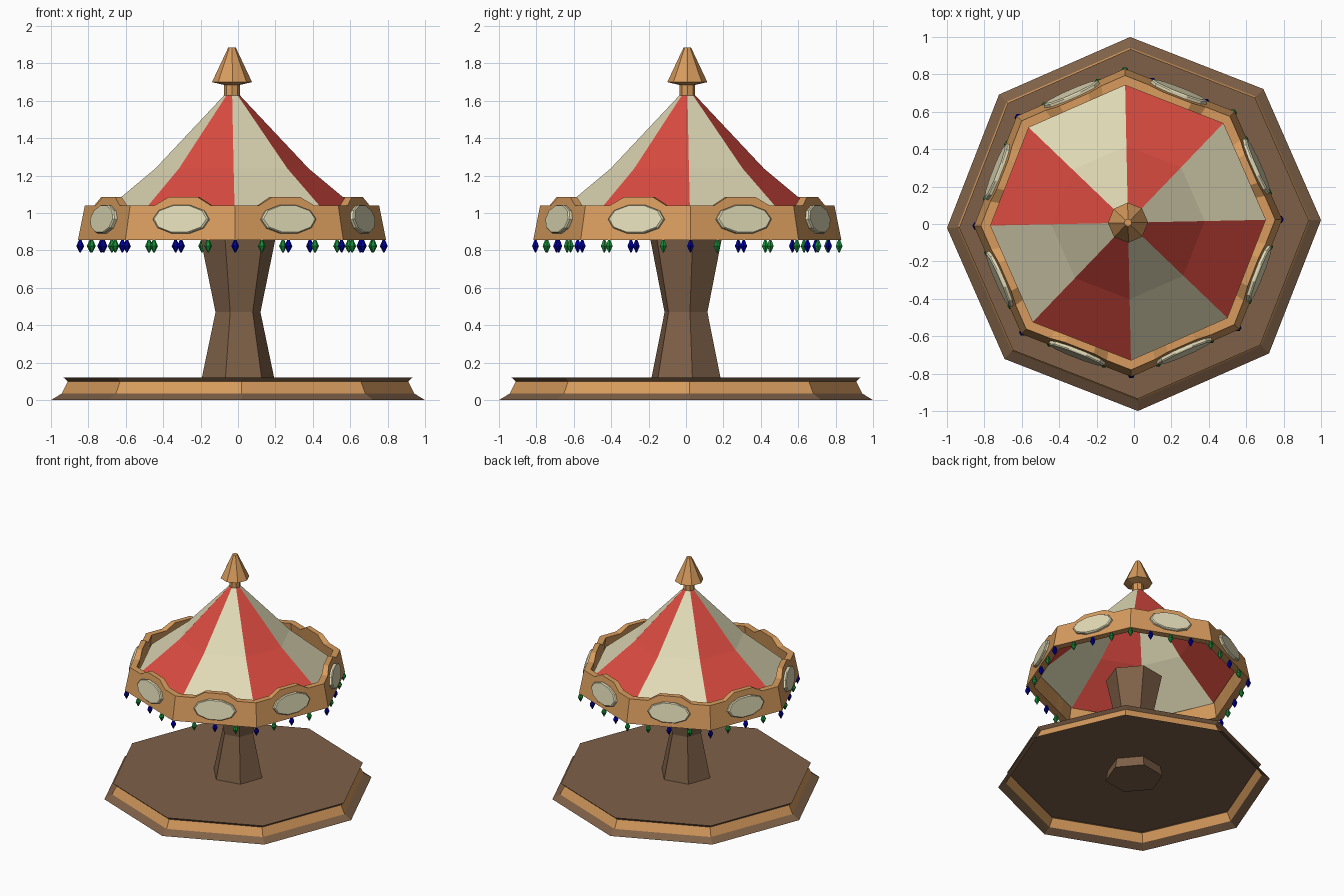
import bpy, bmesh, math
from mathutils import Vector

if "Cube" in bpy.data.objects:
    bpy.data.objects.remove(bpy.data.objects["Cube"])

TURN = math.radians(1.2)          # slight twist of all eight-sided parts
CX, CY = -0.032, 0.007            # centre of the canopy group


def mat(name, rgb):
    m = bpy.data.materials.new(name)
    m.diffuse_color = (*rgb, 1)
    m.use_nodes = True
    m.node_tree.nodes["Principled BSDF"].inputs["Base Color"].default_value = m.diffuse_color
    return m


WOOD = mat("light_wood", (0.68, 0.33, 0.11))
BROWN = mat("dark_wood", (0.21, 0.118, 0.064))
RED = mat("red_cloth", (0.70, 0.07, 0.052))
CREAM = mat("cream", (0.745, 0.70, 0.468))
BLUE = mat("blue_bulb", (0.0, 0.0, 0.35))
GREEN = mat("green_bulb", (0.008, 0.27, 0.04))


def finish(name, bm, mats):
    bmesh.ops.recalc_face_normals(bm, faces=bm.faces)
    me = bpy.data.meshes.new(name)
    bm.to_mesh(me)
    bm.free()
    for m in mats:
        me.materials.append(m)
    ob = bpy.data.objects.new(name, me)
    bpy.context.collection.objects.link(ob)
    return ob


def lathe(name, profile, mats, rule=lambda seg, side: 0, n=8, turn=TURN,
          centre=(0, 0), bottom=True, top=True, top_mat=0):
    """Faceted turned shape; rule picks the material from segment and side."""
    bm = bmesh.new()
    rings = []
    for r, z in profile:
        rings.append([bm.verts.new((centre[0] + r * math.cos(turn + i * math.tau / n),
                                    centre[1] + r * math.sin(turn + i * math.tau / n), z))
                      for i in range(n)])
    for s in range(len(rings) - 1):
        a, b = rings[s], rings[s + 1]
        for i in range(n):
            j = (i + 1) % n
            bm.faces.new((a[i], a[j], b[j], b[i])).material_index = rule(s, i)
    if bottom:
        bm.faces.new(rings[0][::-1])
    if top:
        bm.faces.new(rings[-1]).material_index = top_mat
    return finish(name, bm, mats)


# Platform: open underneath, light band between dark trims
lathe("platform", [(1.0, 0), (0.943, 0.035), (0.91, 0.1), (0.935, 0.122)],
      [BROWN, WOOD], lambda s, i: 1 if s == 1 else 0, bottom=False)

# Six-sided waisted column
lathe("column", [(0.213, 0.04), (0.122, 0.47), (0.208, 0.885)], [BROWN],
      n=6, turn=math.radians(10))

# Striped canopy
lathe("canopy", [(0.737, 0.965), (0.41, 1.238), (0.035, 1.637)], [CREAM, RED],
      lambda s, i: i % 2, centre=(CX, CY), bottom=False, top=False)

# Finial with neck
lathe("finial", [(0.042, 1.625), (0.042, 1.685), (0.107, 1.70), (0.02, 1.885)],
      [WOOD], centre=(CX, CY))


# Rim: ring with a raised crest in the middle of every side
def corner(k, r):
    a = TURN + k * math.tau / 8
    return Vector((CX + r * math.cos(a), CY + r * math.sin(a), 0))


def on_side(k, t, r, z):
    p = corner(k, r).lerp(corner(k + 1, r), t)
    p.z = z
    return p


def outer(z):
    return 0.824 - 0.2 * (z - 0.855)


bm = bmesh.new()
sections = []
for k in range(8):
    for t, z in ((0, 1.04), (0.23, 1.04), (0.36, 1.085), (0.64, 1.085), (0.77, 1.04)):
        sections.append([bm.verts.new(on_side(k, t, r, h)) for r, h in
                         ((outer(0.855), 0.855), (outer(z), z), (0.735, z), (0.765, 0.855))])
for i, a in enumerate(sections):
    b = sections[(i + 1) % len(sections)]
    for j in range(4):
        m = (j + 1) % 4
        bm.faces.new((a[j], b[j], b[m], a[m]))
finish("rim", bm, [WOOD])

# Oval mirrors, one on each side of the rim
for k in range(8):
    mid = on_side(k, 0.5, outer(0.965), 0.965)
    along = (corner(k + 1, 1) - corner(k, 1)).normalized()
    up = (on_side(k, 0.5, outer(1.04), 1.04) - on_side(k, 0.5, outer(0.855), 0.855)).normalized()
    out = along.cross(up).normalized()
    bm = bmesh.new()
    loops = []
    for depth, s in ((-0.005, 1.0), (0.015, 1.0), (0.022, 0.94)):
        loops.append([bm.verts.new(mid + out * depth
                                   + along * (0.16 * s * math.cos(i * math.tau / 10))
                                   + up * (0.08 * s * math.sin(i * math.tau / 10)))
                      for i in range(10)])
    for a, b in zip(loops, loops[1:]):
        for i in range(10):
            j = (i + 1) % 10
            bm.faces.new((a[i], a[j], b[j], b[i]))
    bm.faces.new(loops[0][::-1])
    bm.faces.new(loops[-1])
    finish(f"mirror_{k + 1}", bm, [CREAM])

# Hanging bulbs: four per side, alternating colours
for i in range(32):
    p = on_side(i // 4, (i % 4) / 4, 0.812, 0)
    flip = 4 <= i <= 8
    colour = GREEN if (i % 2 == 1) != flip else BLUE
    lathe(f"bulb_{i + 1}", [(0.003, 0.788), (0.021, 0.823), (0.006, 0.858)], [colour],
          n=6, turn=0, centre=(p.x, p.y))
